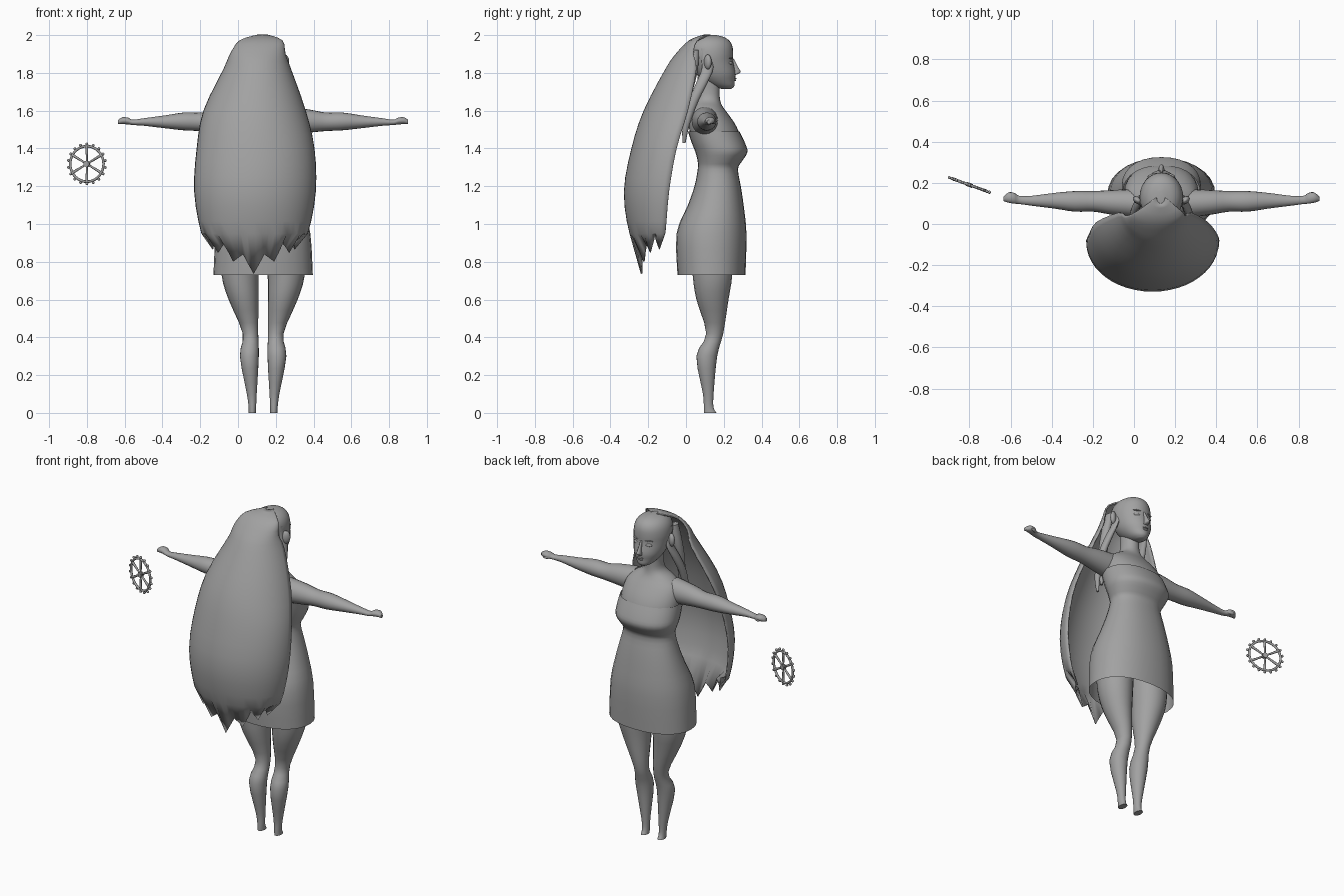
import bpy, bmesh, math
from mathutils import Vector, Matrix

if "Cube" in bpy.data.objects:
    bpy.data.objects.remove(bpy.data.objects["Cube"], do_unlink=True)

GREY = (0.36, 0.36, 0.36, 1)
mat = bpy.data.materials.new("plain grey")
mat.diffuse_color = GREY
mat.use_nodes = True
mat.node_tree.nodes["Principled BSDF"].inputs["Base Color"].default_value = GREY

C = 0.133  # middle of the body in x


def finish(ob, angle=50):
    ob.data.materials.clear()
    ob.data.materials.append(mat)
    bpy.ops.object.select_all(action="DESELECT")
    ob.select_set(True)
    bpy.context.view_layer.objects.active = ob
    bpy.ops.object.shade_smooth_by_angle(angle=math.radians(angle))
    return ob


def from_bmesh(name, bm):
    mesh = bpy.data.meshes.new(name)
    bm.to_mesh(mesh)
    bm.free()
    ob = bpy.data.objects.new(name, mesh)
    bpy.context.collection.objects.link(ob)
    return ob


def refine(rows, n=3):
    """Catmull-Rom interpolation between rows of numbers."""
    rows = [Vector(r) for r in rows]
    out = []
    for i in range(len(rows) - 1):
        a, b, c, d = rows[max(i - 1, 0)], rows[i], rows[i + 1], rows[min(i + 2, len(rows) - 1)]
        for k in range(n):
            t = k / n
            out.append(b + (c - a) * (t / 2) + (a * 2 - b * 5 + c * 4 - d) * (t * t / 2)
                       + (b * 3 - a - c * 3 + d) * (t ** 3 / 2))
    return out + [rows[-1]]


def skin(bm, rings, closed=True):
    for r0, r1 in zip(rings, rings[1:]):
        n = len(r0)
        for i in range(n if closed else n - 1):
            j = (i + 1) % n
            bm.faces.new((r0[i], r0[j], r1[j], r1[i]))


def loft(name, rows, axis="z", caps=True, segs=20, power=1.0):
    """Rows: position on the axis, two centre coordinates, two radii."""
    bm = bmesh.new()
    rings = []
    for p, u, v, ru, rv in refine(rows):
        ring = []
        for i in range(segs):
            a = math.tau * i / segs
            s, c = math.sin(a), math.cos(a)
            q = u + ru * math.copysign(abs(c) ** power, c)
            w = v + rv * math.copysign(abs(s) ** power, s)
            ring.append(bm.verts.new((q, w, p) if axis == "z" else (p, q, w)))
        rings.append(ring)
    skin(bm, rings)
    if caps:
        bm.faces.new(rings[0])
        bm.faces.new(rings[-1])
    bmesh.ops.recalc_face_normals(bm, faces=bm.faces)
    return finish(from_bmesh(name, bm))


def body(rows):
    """Turn (z, back, front, half width) into loft rows."""
    return [(z, C, (b + f) / 2, w, (f - b) / 2) for z, b, f, w in rows]


def ball(name, loc, size, turn=0):
    bm = bmesh.new()
    m = Matrix.Translation(loc) @ Matrix.Rotation(turn, 4, "Z") @ Matrix.Diagonal((*size, 1))
    bmesh.ops.create_uvsphere(bm, u_segments=14, v_segments=8, radius=1, matrix=m)
    return finish(from_bmesh(name, bm))


# Dress, open at the hem
dress = loft("dress", body([
    (.73, -.045, .315, .263), (.95, -.05, .32, .25), (1.1, .01, .305, .21),
    (1.2, .045, .29, .18), (1.29, .062, .275, .158), (1.33, .062, .295, .17),
    (1.38, .05, .325, .19), (1.43, .03, .312, .192), (1.49, .01, .283, .188)]),
    caps=False, segs=28, power=.9)

# Chest, shoulders and neck
loft("upper_body", body([
    (1.35, .07, .29, .16), (1.45, .03, .29, .178), (1.52, .015, .265, .18),
    (1.58, .02, .225, .165), (1.62, .035, .195, .12), (1.65, .052, .182, .07),
    (1.69, .06, .178, .05), (1.78, .06, .18, .05)]), segs=28, power=.95)

# Head and face
loft("head", body([
    (1.715, .19, .238, .02), (1.73, .14, .256, .045), (1.76, .09, .258, .07),
    (1.8, .05, .262, .09), (1.86, .02, .25, .103), (1.9, .01, .25, .106),
    (1.94, .01, .246, .1), (1.97, .03, .23, .083), (1.99, .06, .2, .055),
    (2.0, .1, .16, .015)]), segs=28)
loft("nose", [(1.79, C, .256, .016, .008), (1.803, C, .268, .014, .022),
              (1.83, C, .262, .009, .015), (1.875, C, .247, .006, .006)], segs=10)
ball("upper_lip", (C, .258, 1.771), (.019, .009, .005))
ball("lower_lip", (C, .257, 1.762), (.016, .009, .006))

for side, label in ((-1, "right"), (1, "left")):
    ball(label + "_eye", (C + side * .043, .236, 1.852), (.02, .009, .009), -side * .35)
    ball(label + "_brow", (C + side * .045, .238, 1.878), (.024, .007, .004), -side * .35)
    ball(label + "_ear", (C + side * .115, .115, 1.858), (.026, .017, .04), side * .6)

    # Arm with a closed hand
    arm = [(.13, .1, 1.545, .07, .075), (.24, .105, 1.545, .06, .062),
           (.33, .11, 1.541, .05, .049), (.42, .11, 1.543, .05, .047),
           (.52, .113, 1.541, .038, .034), (.63, .113, 1.54, .024, .02),
           (.69, .117, 1.538, .02, .014), (.715, .125, 1.545, .026, .018),
           (.745, .128, 1.547, .024, .018), (.768, .122, 1.54, .01, .011)]
    loft(label + "_arm", [(C + side * d, *rest) for d, *rest in arm], axis="x")
    ball(label + "_thumb", (C + side * .722, .145, 1.538), (.022, .008, .009), side * .3)

    # Leg with a tiny foot
    leg = [(0, .057, .128, .02, .033), (.03, .057, .12, .02, .026),
           (.1, .06, .118, .026, .028), (.3, .073, .11, .05, .055),
           (.42, .067, .152, .041, .045), (.6, .104, .14, .079, .085),
           (.73, .122, .14, .098, .105), (.95, .122, .135, .11, .12)]
    loft(label + "_leg", [(z, C + side * d, *rest) for z, d, *rest in leg])

    # Loose locks hanging from the temple and behind the ear
    front = [(1.43, .125, -.01, .006, .008), (1.52, .135, .0, .016, .018),
             (1.65, .135, .04, .02, .026), (1.75, .12, .085, .018, .03),
             (1.83, .1, .115, .014, .03), (1.93, .08, .1, .02, .03)]
    back = [(1.5, .08, -.03, .008, .008), (1.65, .1, .0, .025, .02),
            (1.8, .1, .03, .025, .03), (1.92, .08, .04, .02, .03)]
    for kind, lock in (("front", front), ("back", back)):
        loft(f"{label}_{kind}_lock", [(z, C + side * d, *rest) for z, d, *rest in lock], segs=12)

# Long hair: an open half shell with a jagged lower edge
hair_rows = [  # z, centre x, half width, front edge y, back y
    (2.0, .13, .02, .13, .1), (1.97, .122, .11, .06, .02), (1.9, .105, .143, .04, -.05),
    (1.82, .102, .175, .055, -.105), (1.6, .088, .267, .01, -.22),
    (1.4, .093, .308, -.05, -.285), (1.17, .09, .318, -.09, -.325),
    (.95, .088, .278, -.11, -.295), (.83, .083, .215, -.14, -.235)]
COLS = 24
bm = bmesh.new()
rings = []
smooth_rows = refine(hair_rows)
smooth_rows = smooth_rows[:-3] + [smooth_rows[-1]]
for k, (z, xc, w, yf, yb) in enumerate(smooth_rows):
    ring = []
    for i in range(COLS + 1):
        a = math.pi * i / COLS
        h = z
        if k == len(smooth_rows) - 1:
            h = .737 + .13 * abs(math.cos(a)) + .035 * min(i % 4, 4 - i % 4)
        ring.append(bm.verts.new((xc - w * math.cos(a), yf - (yf - yb) * math.sin(a), h)))
    rings.append(ring)
skin(bm, rings, closed=False)
hair = finish(from_bmesh("long_hair", bm))
shell = hair.modifiers.new("thickness", "SOLIDIFY")
shell.thickness, shell.offset = .008, 0

# Spoked ring floating beside the right hand
hub_at = Vector((-.8, .19, 1.318))
TILT = -.35
bpy.ops.mesh.primitive_torus_add(location=hub_at, rotation=(math.pi / 2, 0, TILT), major_radius=.094,
                                 minor_radius=.007, major_segments=36, minor_segments=8)
rim = bpy.context.object
rim.name = "wheel_rim"
finish(rim)

place = Matrix.Translation(hub_at) @ Matrix.Rotation(TILT, 4, "Z") @ Matrix.Rotation(math.pi / 2, 4, "X")
bm = bmesh.new()
bmesh.ops.create_cone(bm, cap_ends=True, segments=12, radius1=.016, radius2=.016, depth=.02, matrix=place)
for i in range(6):
    spin = Matrix.Rotation(math.tau * i / 6, 4, "Z")
    lay = Matrix.Translation((0, .052, 0)) @ Matrix.Rotation(-math.pi / 2, 4, "X")
    bmesh.ops.create_cone(bm, cap_ends=True, segments=8, radius1=.005, radius2=.008,
                          depth=.084, matrix=place @ spin @ lay)
finish(from_bmesh("wheel_spokes", bm))

bm = bmesh.new()
for i in range(18):
    spin = Matrix.Rotation(math.tau * i / 18, 4, "Z")
    bmesh.ops.create_uvsphere(bm, u_segments=8, v_segments=6, radius=.008,
                              matrix=place @ spin @ Matrix.Translation((0, .105, 0)))
finish(from_bmesh("wheel_studs", bm))
